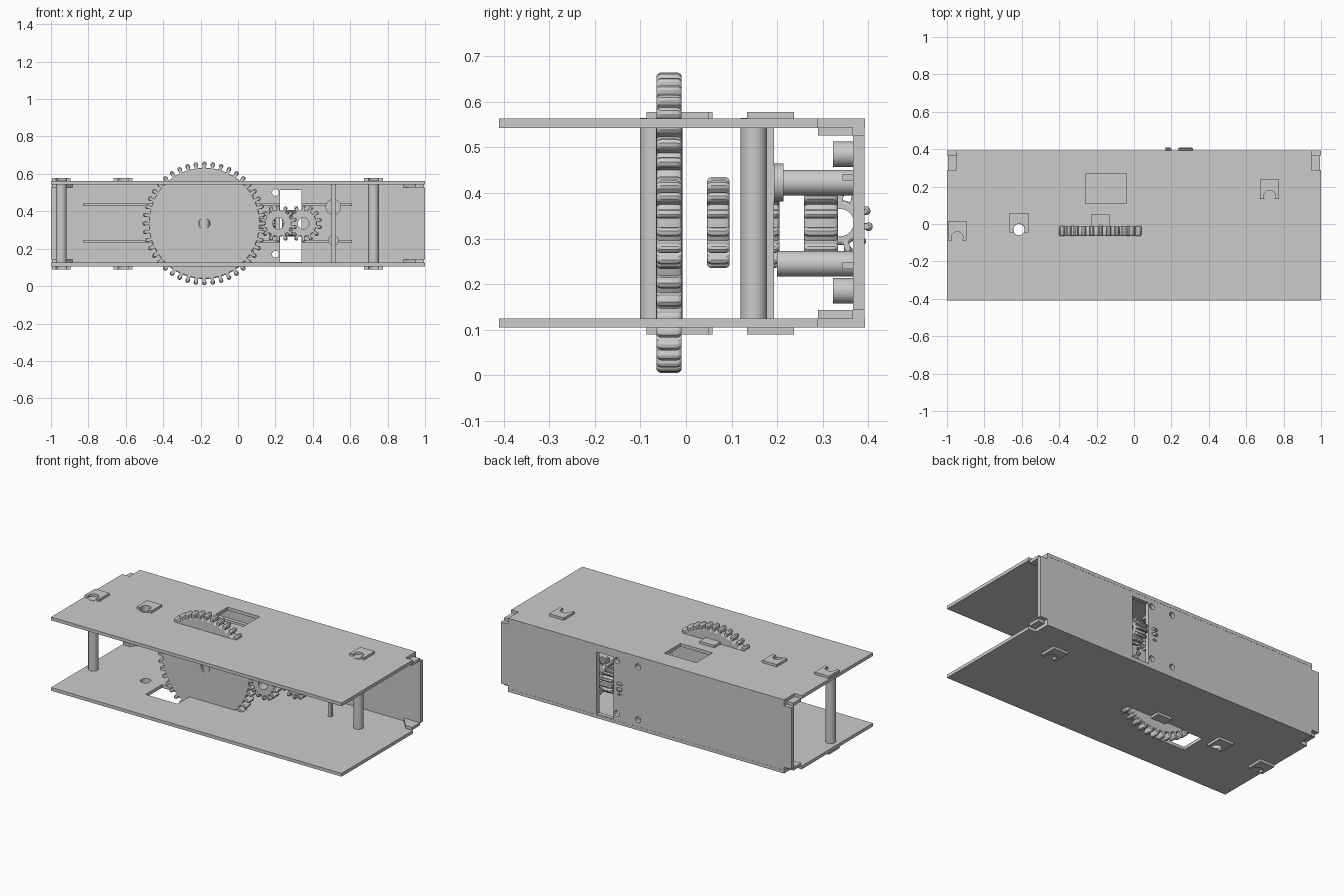
import bpy, bmesh
from math import pi, cos, sin
from mathutils import Matrix, Vector

if "Cube" in bpy.data.objects:
    bpy.data.objects.remove(bpy.data.objects["Cube"])

ZC = 0.335   # height of the middle plane between both plates


def finish(name, bm, smooth=False):
    bmesh.ops.recalc_face_normals(bm, faces=bm.faces[:])
    me = bpy.data.meshes.new(name)
    bm.to_mesh(me)
    bm.free()
    ob = bpy.data.objects.new(name, me)
    bpy.context.collection.objects.link(ob)
    if smooth:
        bpy.context.view_layer.objects.active = ob
        ob.select_set(True)
        bpy.ops.object.shade_smooth_by_angle()
        ob.select_set(False)
    return ob


def box(name, x, y, z):
    bm = bmesh.new()
    size = [b - a for a, b in (x, y, z)]
    mid = [(a + b) / 2 for a, b in (x, y, z)]
    bmesh.ops.create_cube(bm, size=1, matrix=Matrix.Translation(mid) @ Matrix.Diagonal((*size, 1)))
    return finish(name, bm)


def cyl(name, p, q, r, seg=32):
    p, q = Vector(p), Vector(q)
    d = q - p
    m = Matrix.Translation((p + q) / 2) @ d.to_track_quat('Z', 'Y').to_matrix().to_4x4()
    bm = bmesh.new()
    bmesh.ops.create_cone(bm, cap_ends=True, segments=seg, radius1=r, radius2=r, depth=d.length, matrix=m)
    return finish(name, bm, True)


def sheet(name, pts, depth):
    bm = bmesh.new()
    f = bm.faces.new([bm.verts.new(p) for p in pts])
    ext = bmesh.ops.extrude_face_region(bm, geom=[f])
    bmesh.ops.translate(bm, vec=depth, verts=[v for v in ext['geom'] if isinstance(v, bmesh.types.BMVert)])
    return finish(name, bm)


def cut(ob, *cutters):
    for c in cutters:
        m = ob.modifiers.new('opening', 'BOOLEAN')
        m.operation, m.solver, m.object = 'DIFFERENCE', 'EXACT', c
        c.hide_render = True
        c.hide_set(True)


def gear(name, centre, tip, root, teeth, width, bore, axis='Y'):
    """Gear with rounded knob teeth, chamfered ends and a bore."""
    h = tip - root
    half = [(0, .20), (.25, .20), (.6, .27), (.85, .22), (1, .10)]
    prof = [(k, -w) for k, w in half] + [(k, w) for k, w in reversed(half)]
    n = teeth * len(prof)
    bm = bmesh.new()

    def ring(y, scale):
        out = []
        for t in range(teeth):
            for k, w in prof:
                a = 2 * pi * (t + w * scale) / teeth
                r = root + h * k - (1 - scale) * 0.03
                out.append(bm.verts.new((r * sin(a), y, r * cos(a))))
        return out

    def hole(y):
        return [bm.verts.new((bore * sin(2 * pi * (i - 4.5) / n), y, bore * cos(2 * pi * (i - 4.5) / n)))
                for i in range(n)]
    e, c = width / 2, 0.009
    rings = [hole(-e), ring(-e, .75), ring(-e + c * .4, .92), ring(-e + c, 1),
             ring(e - c, 1), ring(e - c * .4, .92), ring(e, .75), hole(e)]
    for a, b in zip(rings, rings[1:] + rings[:1]):
        for i in range(n):
            j = (i + 1) % n
            bm.faces.new((a[i], a[j], b[j], b[i]))
    ob = finish(name, bm, True)
    ob.location = centre
    if axis == 'X':
        ob.rotation_euler.z = pi / 2
    return ob


# top and bottom plates with notched back corners
def plate(name, z):
    pts = [(-1, -.41), (1, -.41), (1, .29), (.95, .29), (.95, .393),
           (-.95, .393), (-.95, .29), (-1, .29)]
    return sheet(name, [(x, y, z) for x, y in pts], (0, 0, .02))


top, bottom = plate('top_plate', .543), plate('bottom_plate', .105)
pin_hole = cyl('pin_hole_cutter', (-.615, -.03, 0), (-.615, -.03, .7), .03)
cut(top, box('top_window_cutter', (-.26, -.04), (.11, .27), (.5, .6)), pin_hole)
cut(bottom, box('bottom_window_cutter', (-.51, -.29), (-.18, -.02), (.05, .2)), pin_hole)

# back plate with window and screw holes
back_pts = [(-.95, .105), (.95, .105), (.95, .143), (1, .143), (1, .526), (.95, .526),
            (.95, .563), (-.95, .563), (-.95, .526), (-1, .526), (-1, .143), (-.95, .143)]
back = sheet('back_plate', [(x, .366, z) for x, z in back_pts], (0, .026, 0))
cut(back, box('back_window_cutter', (.225, .34), (.3, .5), (.13, .515)))
for x in (.2, .055):
    for s in (-1, 1):
        cut(back, cyl('screw_hole_cutter', (x, .3, ZC + s * .165), (x, .5, ZC + s * .165), .018))

# corner brackets joining the plates to the back
for sx in (-1, 1):
    for z in (.526, .125):
        sheet('corner_bracket', [(sx * .885, .366, z), (sx * .995, .366, z), (sx * .995, .29, z),
                                 (sx * .95, .29, z)], (0, 0, .018))

# upright posts and their retaining pads
for x, y in ((-.945, -.072), (.725, .149), (-.18, -.037)):
    cyl('upright_post', (x, y, .106), (x, y, .565), .029)
for x, y in ((-.945, -.072), (.725, .149), (-.18, -.037), (-.615, -.03)):
    c = cyl('pad_hole_cutter', (x, y, 0), (x, y, .7), .031)
    for z in (.563, .09):
        pad = box('retaining_pad', (x - .05, x + .05), (y - .015, y + .088), (z, z + .015))
        cut(pad, c)

# gear train
gear('main_gear', (-.18, -.037, ZC), .33, .297, 44, .055, .03)
gear('first_pinion', (.215, -.037, ZC), .1, .072, 14, .055, .03)
gear('second_pinion', (.35, .071, ZC), .1, .072, 14, .05, .03)
gear('third_pinion', (.215, .18, ZC), .1, .072, 14, .05, .03)
gear('fourth_pinion', (.35, .296, ZC), .1, .072, 14, .075, .03)
gear('crown_gear', (.275, .338, ZC), .072, .05, 11, .08, .03, 'X')
gear('crown_pinion', (.182, .338, ZC), .072, .05, 11, .035, .03, 'X')

# slim upright and the rods standing off the back plate
box('slim_upright', (.5, .52), (.17, .193), (.12, .55))
cyl('upper_rod', (.51, .2, .423), (.51, .367, .423), .028)
cyl('upper_rod_flange', (.51, .193, .423), (.51, .214, .423), .042)
cyl('lower_rod', (.51, .2, .245), (.51, .367, .245), .028)

# rails on the front of the back plate, split by the window
for z in (.435, .24):
    box('rail_left', (-.83, .225), (.343, .367), (z - .007, z + .007))
    box('rail_right', (.34, .61), (.343, .367), (z - .007, z + .007))

# short spacers behind the main gear
for s in (-1, 1):
    cyl('back_spacer', (.055, .323, ZC + s * .15), (.055, .367, ZC + s * .15), .028)
